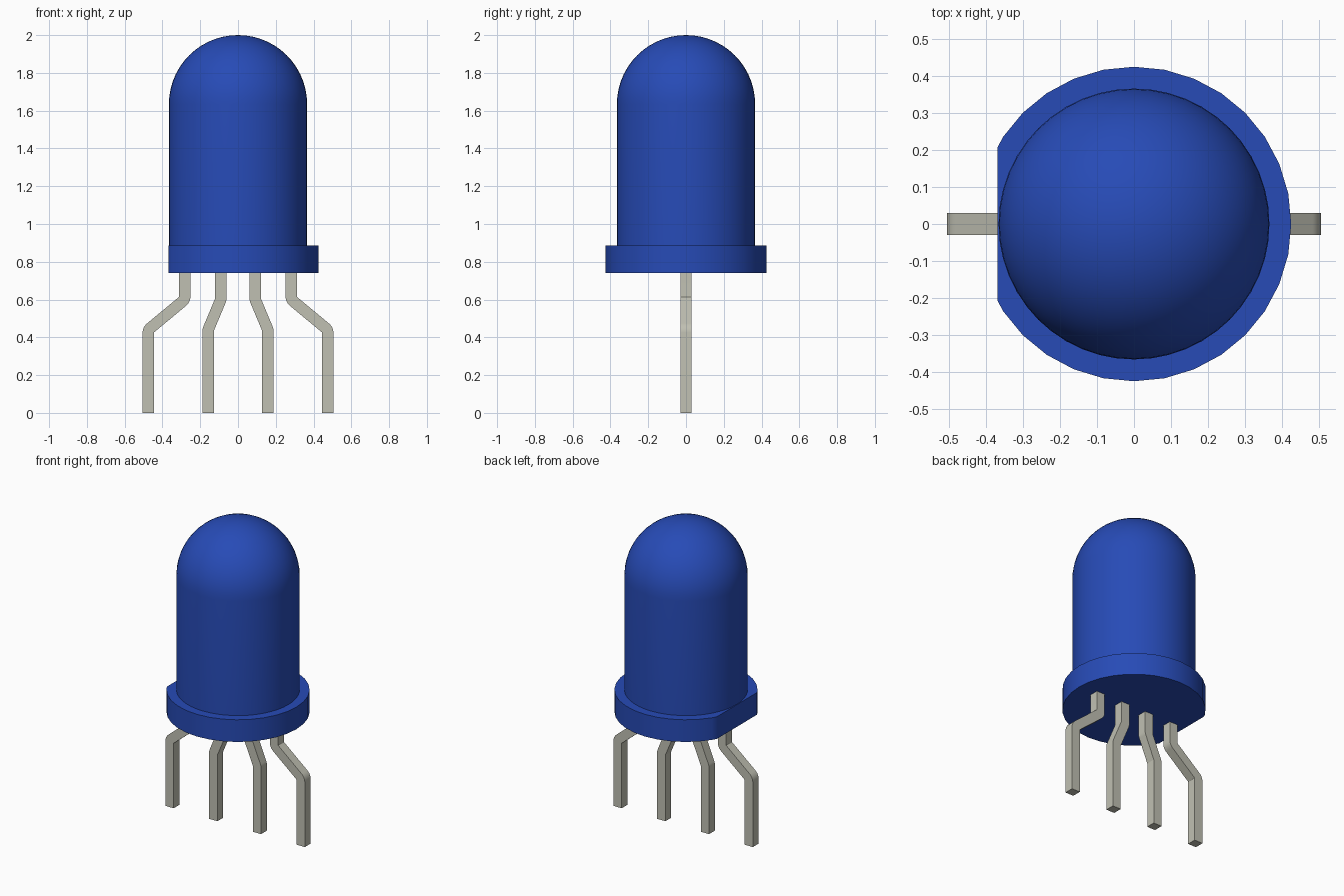
import bpy, bmesh, math
from mathutils import Vector

if "Cube" in bpy.data.objects:
    bpy.data.objects.remove(bpy.data.objects["Cube"])


def material(name, rgb):
    m = bpy.data.materials.new(name)
    m.diffuse_color = (*rgb, 1)
    m.use_nodes = True
    m.node_tree.nodes["Principled BSDF"].inputs["Base Color"].default_value = m.diffuse_color
    return m


BLUE = material("blue plastic", (0.02, 0.07, 0.47))
METAL = material("grey metal", (0.53, 0.53, 0.45))


def finish(bm, name, mat):
    bmesh.ops.recalc_face_normals(bm, faces=bm.faces)
    me = bpy.data.meshes.new(name)
    bm.to_mesh(me)
    bm.free()
    me.materials.append(mat)
    ob = bpy.data.objects.new(name, me)
    bpy.context.collection.objects.link(ob)
    bpy.ops.object.select_all(action='DESELECT')
    ob.select_set(True)
    bpy.context.view_layer.objects.active = ob
    bpy.ops.object.shade_smooth_by_angle(angle=math.radians(35))
    return ob


def lathe(profile, sides):
    bm = bmesh.new()
    vs = [bm.verts.new((r, 0, z)) for r, z in profile]
    es = [bm.edges.new(p) for p in zip(vs, vs[1:])]
    bmesh.ops.spin(bm, geom=vs + es, cent=(0, 0, 0), axis=(0, 0, 1),
                   angle=math.tau, steps=sides, use_duplicate=False)
    bmesh.ops.remove_doubles(bm, verts=bm.verts, dist=1e-5)
    return bm


# Domed lens body
R = 0.366
dome = [(R * math.cos(a), 2 - R + R * math.sin(a))
        for a in (math.pi / 2 * i / 14 for i in range(14))]
finish(lathe([(R, 0.8)] + dome + [(0, 2)], 48), "lens_body", BLUE)

# Base flange with one flat side
bm = lathe([(0, 0.74), (0.425, 0.74), (0.425, 0.885), (0, 0.885)], 32)
cut = bmesh.ops.bisect_plane(bm, geom=bm.verts[:] + bm.edges[:] + bm.faces[:],
                             plane_co=(-0.369, 0, 0), plane_no=(-1, 0, 0),
                             clear_outer=True)
edges = [e for e in cut["geom_cut"] if isinstance(e, bmesh.types.BMEdge)]
bmesh.ops.holes_fill(bm, edges=edges, sides=0)
finish(bm, "base_flange", BLUE)


# Bent square leads
def lead(name, top_x, foot_x, half=0.03, steps=6):
    pts = [Vector(p) for p in ((top_x, 0.745), (top_x, 0.6),
                               (foot_x, 0.44), (foot_x, 0))]
    path = [(pts[0], Vector((0, -1)))]
    radius = half + 0.003
    for a, b, c in zip(pts, pts[1:], pts[2:]):   # rounded bends
        d1, d2 = (b - a).normalized(), (c - b).normalized()
        turn = math.atan2(d1.x * d2.y - d1.y * d2.x, d1.dot(d2))
        start = b - d1 * radius * math.tan(abs(turn) / 2)
        side = Vector((-d1.y, d1.x)) * math.copysign(1, turn)
        centre = start + side * radius
        for i in range(steps + 1):
            t = turn * i / steps
            co, si = math.cos(t), math.sin(t)
            rot = lambda v: Vector((v.x * co - v.y * si, v.x * si + v.y * co))
            path.append((centre - rot(side) * radius, rot(d1)))
    path.append((pts[-1], Vector((0, -1))))
    bm = bmesh.new()
    rings = []
    for p, d in path:
        n = Vector((-d.y, d.x)) * half
        rings.append([bm.verts.new((p.x + s * n.x, y, p.y + s * n.y))
                      for s, y in ((-1, -half), (1, -half), (1, half), (-1, half))])
    for r1, r2 in zip(rings, rings[1:]):
        for i in range(4):
            j = (i + 1) % 4
            bm.faces.new((r1[i], r1[j], r2[j], r2[i]))
    bm.faces.new(rings[0])
    bm.faces.new(rings[-1])
    finish(bm, name, METAL)


for label, s in (("left", -1), ("right", 1)):
    lead(f"outer_lead_{label}", s * 0.282, s * 0.475)
    lead(f"inner_lead_{label}", s * 0.091, s * 0.158)
